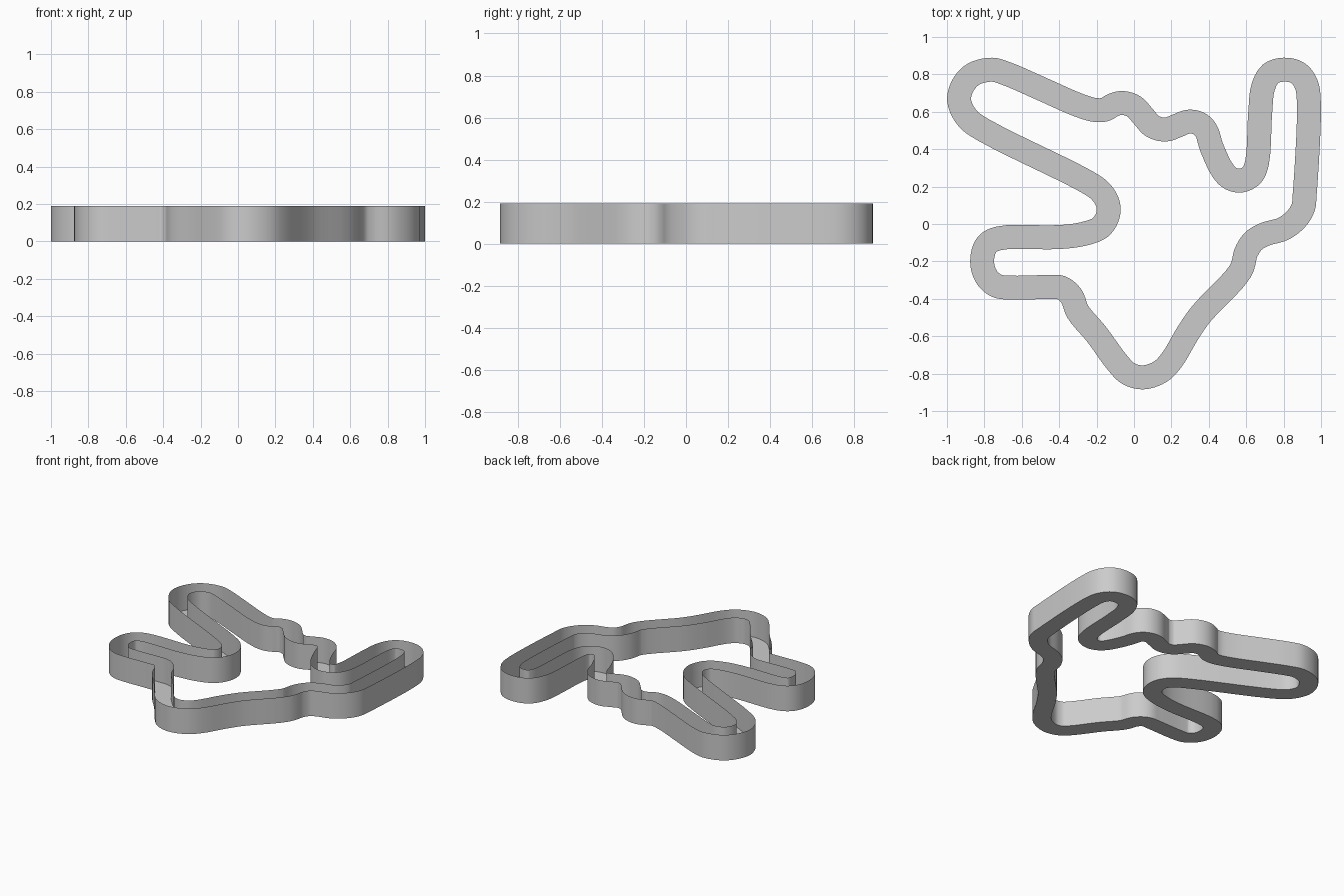
import bpy, bmesh
from mathutils import Vector

if "Cube" in bpy.data.objects:
    bpy.data.objects.remove(bpy.data.objects["Cube"])

HALF_WIDTH = 0.064
HEIGHT = 0.19
STEPS = 5

# Centre line of the closed circuit, clockwise from the left tip
PATH = [
    (-.935, .66), (-.915, .74), (-.86, .80), (-.76, .825), (-.68, .803),
    (-.5, .725), (-.3, .637), (-.21, .61), (-.155, .612), (-.11, .637),
    (-.06, .647), (0, .628), (.05, .575), (.10, .522), (.17, .505),
    (.23, .525), (.29, .547), (.345, .538), (.385, .50), (.415, .41),
    (.475, .285), (.52, .242), (.575, .233), (.63, .262), (.658, .33),
    (.675, .6), (.69, .73), (.73, .803), (.80, .825), (.875, .808),
    (.92, .75), (.935, .65), (.912, .15), (.905, .09), (.87, .03),
    (.80, -.025), (.70, -.055), (.64, -.09), (.60, -.15), (.57, -.25),
    (.36, -.48), (.29, -.58), (.20, -.73), (.14, -.79), (.05, -.82),
    (-.03, -.80), (-.09, -.74), (-.2, -.59), (-.3, -.47), (-.335, -.385),
    (-.39, -.34), (-.46, -.337), (-.66, -.34), (-.735, -.33), (-.79, -.28),
    (-.812, -.2), (-.79, -.115), (-.73, -.078), (-.4, -.07), (-.27, -.053),
    (-.18, -.018), (-.14, .045), (-.14, .11), (-.18, .175), (-.26, .23),
    (-.8, .5), (-.89, .565),
]


def smooth_loop(points, steps):
    """Centripetal spline through a closed loop of points."""
    pts = [Vector(p) for p in points]
    n, out = len(pts), []
    for i in range(n):
        p0, p1, p2, p3 = (pts[(i + k) % n] for k in (-1, 0, 1, 2))
        t1 = (p1 - p0).length ** .5
        t2 = t1 + (p2 - p1).length ** .5
        t3 = t2 + (p3 - p2).length ** .5
        for s in range(steps):
            t = t1 + (t2 - t1) * s / steps
            a = p0.lerp(p1, t / t1)
            b = p1.lerp(p2, (t - t1) / (t2 - t1))
            c = p2.lerp(p3, (t - t2) / (t3 - t2))
            d = a.lerp(b, t / t2)
            e = b.lerp(c, (t - t1) / (t3 - t1))
            out.append(d.lerp(e, (t - t1) / (t2 - t1)))
    return out


# Open-topped channel: outer wall, floor, inner wall swept along the circuit
line = smooth_loop(PATH, STEPS)
n = len(line)
bm = bmesh.new()
rings = []
for i, p in enumerate(line):
    d = (line[(i + 1) % n] - line[i - 1]).normalized()
    side = Vector((-d.y, d.x)) * HALF_WIDTH
    a, b = p + side, p - side
    rings.append([bm.verts.new((q.x, q.y, z)) for q, z in
                  ((a, HEIGHT), (a, 0), (b, 0), (b, HEIGHT))])
for i in range(n):
    r, s = rings[i], rings[(i + 1) % n]
    for k in range(3):
        bm.faces.new((r[k], r[k + 1], s[k + 1], s[k]))
bm.normal_update()
# Outward normals: the floor faces down
if any(f.normal.z > .5 for f in bm.faces):
    bmesh.ops.reverse_faces(bm, faces=bm.faces[:])

mesh = bpy.data.meshes.new("track_channel")
bm.to_mesh(mesh)
bm.free()
track = bpy.data.objects.new("track_channel", mesh)
bpy.context.collection.objects.link(track)
bpy.context.view_layer.objects.active = track
track.select_set(True)
bpy.ops.object.shade_smooth_by_angle(angle=0.6)
